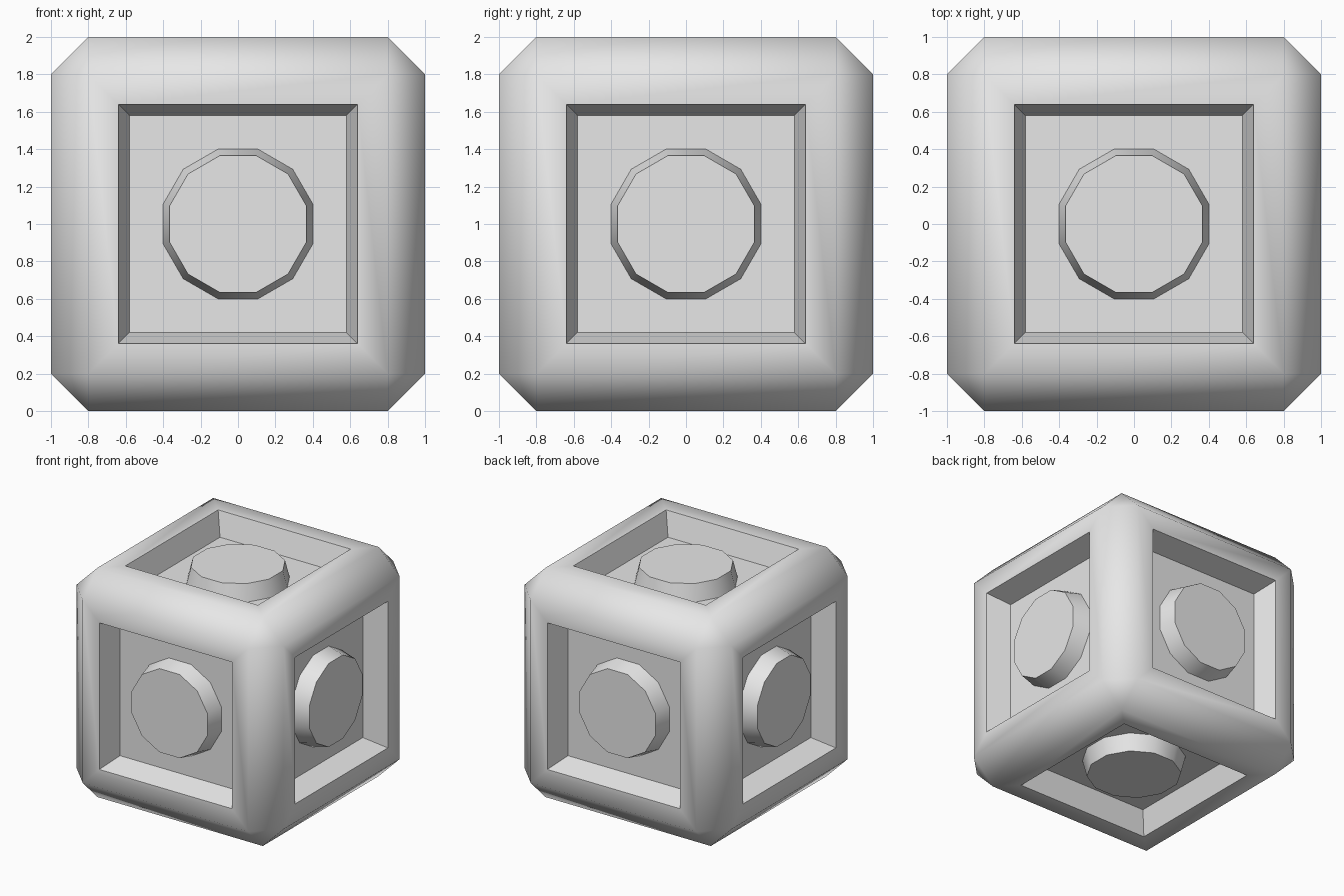
import bpy
import bmesh
import math
from mathutils import Matrix, Vector

if "Cube" in bpy.data.objects:
    bpy.data.objects.remove(bpy.data.objects["Cube"], do_unlink=True)

CENTRE = Matrix.Translation((0, 0, 1))
FLOOR, BUTTON_TOP = 0.8, 0.945

# Single grey material
grey = bpy.data.materials.new("light grey")
grey.use_nodes = True
colour = (0.8, 0.8, 0.8, 1)
grey.diffuse_color = colour
grey.node_tree.nodes["Principled BSDF"].inputs["Base Color"].default_value = colour


def make_object(name, bm):
    """Turn a bmesh into a smooth object that keeps its hard edges."""
    bmesh.ops.recalc_face_normals(bm, faces=bm.faces)
    mesh = bpy.data.meshes.new(name)
    bm.to_mesh(mesh)
    bm.free()
    mesh.materials.append(grey)
    obj = bpy.data.objects.new(name, mesh)
    bpy.context.collection.objects.link(obj)
    bpy.ops.object.select_all(action="DESELECT")
    obj.select_set(True)
    bpy.context.view_layer.objects.active = obj
    bpy.ops.object.shade_smooth_by_angle(angle=math.radians(60))


# Chamfered block with a tapered square recess in every side
bm = bmesh.new()
bmesh.ops.create_cube(bm, size=2)
bmesh.ops.bevel(bm, geom=bm.edges[:], offset=0.2, segments=1,
                affect="EDGES", profile=0.5)
bm.normal_update()
sides = [f for f in bm.faces if max(abs(c) for c in f.normal) > 0.99]
bmesh.ops.inset_individual(bm, faces=sides, thickness=0.16, depth=0,
                           use_even_offset=True)
bmesh.ops.inset_individual(bm, faces=sides, thickness=0.06, depth=FLOOR - 1,
                           use_even_offset=True)
bm.transform(CENTRE)
make_object("block", bm)

# Tapered twelve-sided button in each recess
directions = {
    "front": (0, -1, 0), "back": (0, 1, 0),
    "left": (1, 0, 0), "right": (-1, 0, 0),
    "top": (0, 0, 1), "bottom": (0, 0, -1),
}
half_step = math.pi / 12
for side, direction in directions.items():
    bm = bmesh.new()
    bmesh.ops.create_cone(bm, cap_ends=True, segments=12,
                          radius1=0.4 / math.cos(half_step),
                          radius2=0.365 / math.cos(half_step),
                          depth=BUTTON_TOP - FLOOR)
    turn = Vector(direction).to_track_quat("Z", "Y").to_matrix().to_4x4()
    lift = Matrix.Translation((0, 0, (FLOOR + BUTTON_TOP) / 2))
    bm.transform(CENTRE @ turn @ lift @ Matrix.Rotation(half_step, 4, "Z"))
    make_object(side + "_button", bm)
